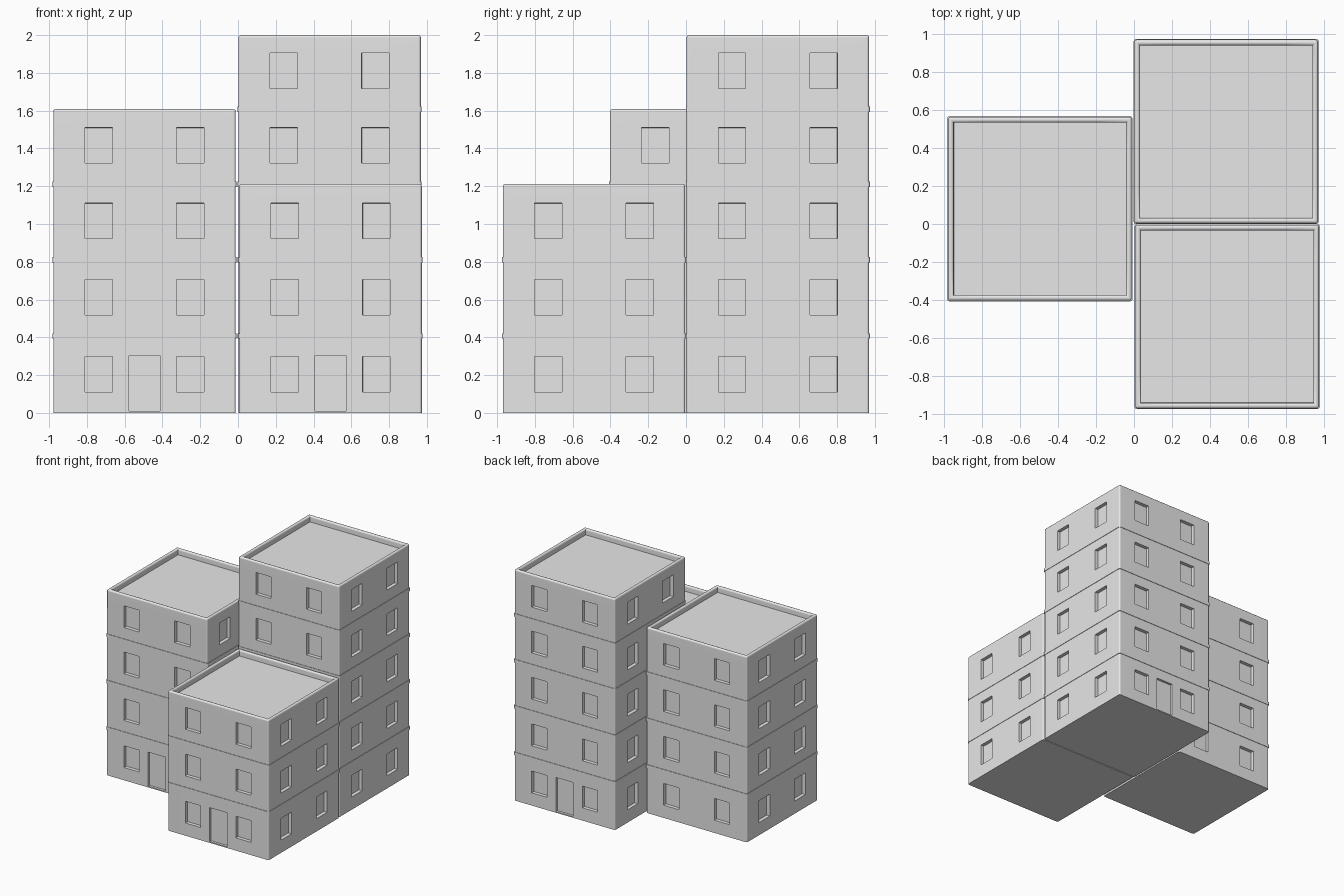
import bpy
import bmesh

if "Cube" in bpy.data.objects:
    bpy.data.objects.remove(bpy.data.objects["Cube"], do_unlink=True)

HALF = 0.483                                  # half the width of a tower
FLOOR_TOPS = (0.408, 0.812, 1.212, 1.608, 2.0)
WINDOW_U = (0.17, 0.315)                      # distance from the wall centre
WINDOW_Z = (0.11, 0.298)                      # height above each floor
DOOR_HALF, DOOR_Z = 0.083, (0.01, 0.305)

concrete = bpy.data.materials.new("light_grey_concrete")
concrete.use_nodes = True
concrete.diffuse_color = (0.8, 0.8, 0.8, 1)
concrete.node_tree.nodes["Principled BSDF"].inputs["Base Color"].default_value = (0.8, 0.8, 0.8, 1)


def finish(bm, name, x, y):
    mesh = bpy.data.meshes.new(name)
    bm.to_mesh(mesh)
    bm.free()
    mesh.materials.append(concrete)
    obj = bpy.data.objects.new(name, mesh)
    obj.location = (x, y, 0)
    bpy.context.collection.objects.link(obj)
    bpy.ops.object.select_all(action='DESELECT')
    obj.select_set(True)
    bpy.context.view_layer.objects.active = obj
    bpy.ops.object.shade_smooth_by_angle(angle=0.7)
    normals = obj.modifiers.new("even_shading", 'WEIGHTED_NORMAL')
    normals.keep_sharp = True
    return obj


def block(half, bottom, top):
    bm = bmesh.new()
    bmesh.ops.create_cube(bm, size=2)
    for v in bm.verts:
        v.co.x *= half
        v.co.y *= half
        v.co.z = top if v.co.z > 0 else bottom
    bm.normal_update()
    return bm


def is_vertical(edge):
    a, b = (v.co for v in edge.verts)
    return (a - b).xy.length < 0.001


def cut(bm, axis, value):
    normal, point = [0, 0, 0], [0, 0, 0]
    normal[axis], point[axis] = 1, value
    bmesh.ops.bisect_plane(bm, geom=bm.verts[:] + bm.edges[:] + bm.faces[:],
                           dist=0.00001, plane_co=point, plane_no=normal)


def sink(bm, faces, depth):
    bm.normal_update()
    bmesh.ops.inset_region(bm, faces=faces, thickness=0.0005, depth=-depth, use_even_offset=True)


def tower(name, x, y, floors, door_side):
    height = FLOOR_TOPS[floors - 1]
    bases = (0,) + FLOOR_TOPS[:floors - 1]
    bm = block(HALF, 0, height)

    # Sunken roof with a rounded parapet
    roof = [f for f in bm.faces if f.normal.z > 0.9]
    bmesh.ops.inset_region(bm, faces=roof, thickness=0.042)
    sink(bm, roof, 0.05)
    soft = [e for e in bm.edges
            if (is_vertical(e) and abs(e.verts[0].co.x) > HALF - 0.01)
            or all(v.co.z > height - 0.001 for v in e.verts)
            and abs(e.verts[0].co.x - e.verts[1].co.x) * abs(e.verts[0].co.y - e.verts[1].co.y) < 0.0001]
    bmesh.ops.bevel(bm, geom=soft, offset=0.013, segments=3, profile=0.5, affect='EDGES')

    # Window and door outlines on the walls
    for axis in (0, 1):
        for u in WINDOW_U + (DOOR_HALF,):
            cut(bm, axis, u)
            cut(bm, axis, -u)
    for z in [base + w for base in bases for w in WINDOW_Z] + list(DOOR_Z):
        cut(bm, 2, z)
    bm.normal_update()

    # Recessed windows and door
    windows, door = [], []
    for f in bm.faces:
        c, n = f.calc_center_median(), f.normal
        if max(abs(n.x), abs(n.y)) < 0.999 or c.dot(n) < HALF - 0.001:
            continue
        u = abs(c.y if abs(n.x) > 0.9 else c.x)
        if WINDOW_U[0] < u < WINDOW_U[1] and any(
                b + WINDOW_Z[0] < c.z < b + WINDOW_Z[1] for b in bases):
            windows.append(f)
        elif n.y * door_side > 0.9 and u < DOOR_HALF and DOOR_Z[0] < c.z < DOOR_Z[1]:
            door.append(f)
    sink(bm, windows, 0.03)
    sink(bm, door, 0.02)
    finish(bm, name, x, y)

    # Thin bands between the floors
    for i, z in enumerate(bases[1:], 1):
        band = block(HALF + 0.004, z - 0.015, z + 0.013)
        bmesh.ops.bevel(band, geom=[e for e in band.edges if is_vertical(e)],
                        offset=0.013, segments=3, profile=0.5, affect='EDGES')
        finish(band, f"{name}_floor_band_{i}", x, y)


tower("right_tower", -0.495, 0.08, 4, -1)
tower("back_tower", 0.485, 0.486, 5, 1)
tower("front_tower", 0.49, -0.487, 3, -1)
